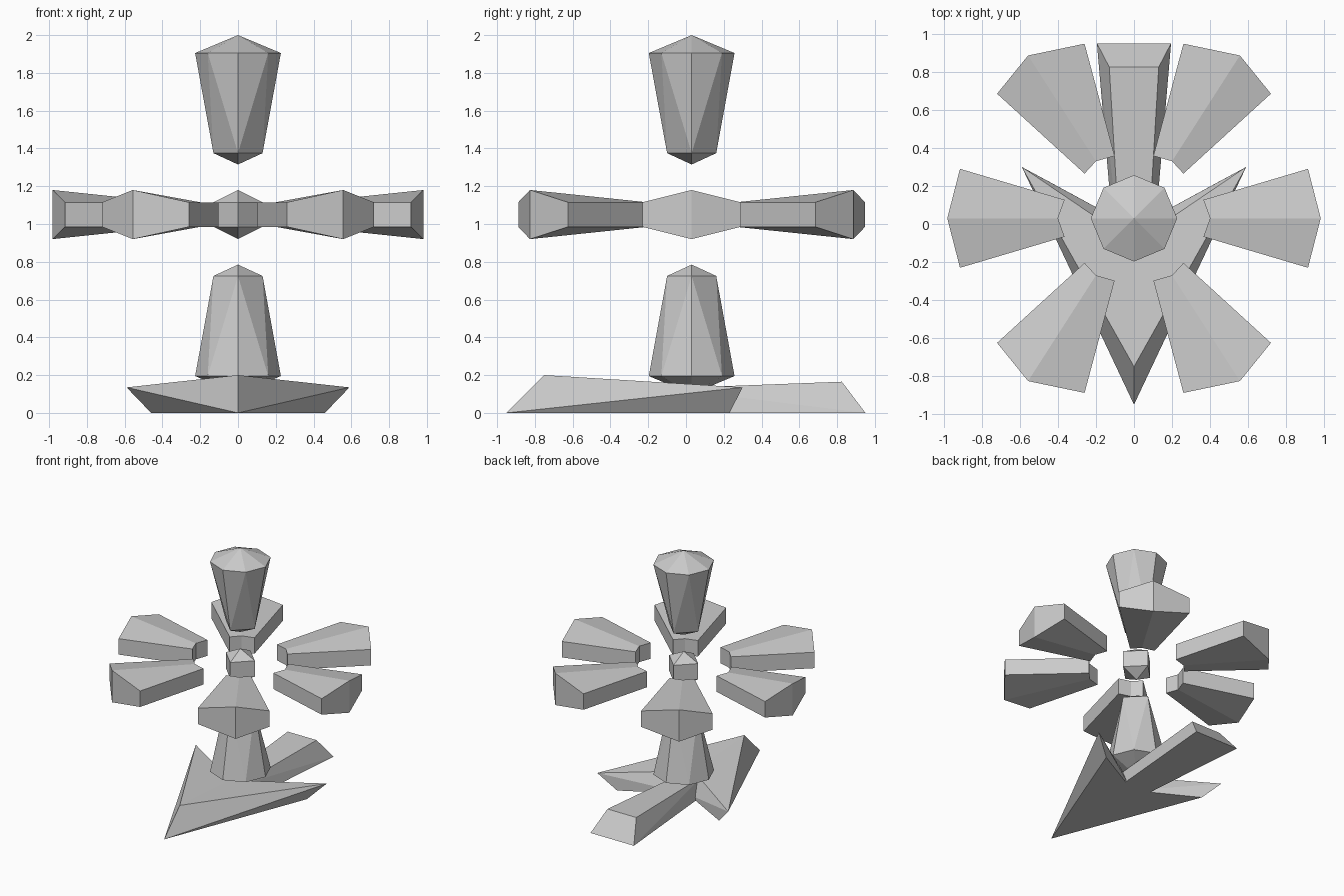
import bpy, bmesh, math

if "Cube" in bpy.data.objects:
    bpy.data.objects.remove(bpy.data.objects["Cube"])

CY, CZ = 0.03, 1.05      # centre of the floating star


def finish(name, bm):
    bmesh.ops.recalc_face_normals(bm, faces=bm.faces)
    mesh = bpy.data.meshes.new(name)
    bm.to_mesh(mesh)
    bm.free()
    obj = bpy.data.objects.new(name, mesh)
    bpy.context.collection.objects.link(obj)
    return obj


def hull(name, points):
    bm = bmesh.new()
    for p in points:
        bm.verts.new(p)
    bmesh.ops.convex_hull(bm, input=bm.verts)
    return finish(name, bm)


def solid(name, points, faces):
    bm = bmesh.new()
    v = [bm.verts.new(p) for p in points]
    for f in faces:
        bm.faces.new([v[i] for i in f])
    return finish(name, bm)


def ring(n, r, z):
    return [(r * math.cos(math.tau * i / n), CY + r * math.sin(math.tau * i / n), z)
            for i in range(n)]


# Upper and lower petals: octagonal outer end tapering to a square inner end
for name, s in (("upper_petal", 1), ("lower_petal", -1)):
    hull(name, [(0, CY, CZ + s * 0.95)] + ring(8, 0.227, CZ + s * 0.855)
         + ring(4, 0.13, CZ + s * 0.325) + [(0, CY, CZ + s * 0.265)])

# Small central hub
hull("hub", ring(4, 0.13, CZ + 0.065) + ring(4, 0.13, CZ - 0.065)
     + [(0, CY, CZ + 0.13), (0, CY, CZ - 0.13)])


# Horizontal petals: ridged fans with a notched inner end
def fan(name, outline, sx, sy):
    pts = []
    for side in (1, -1):
        for i, (x, y) in enumerate(outline):
            t = 0.13 if i == 1 else 0.065
            pts.append((sx * x, CY + sy * y, CZ + side * t))
    faces = [(0, 1, 4, 5), (1, 2, 3, 4), (6, 7, 10, 11), (7, 8, 9, 10)]
    faces += [(i, (i + 1) % 6, (i + 1) % 6 + 6, i + 6) for i in range(6)]
    solid(name, pts, faces)


side_fan = [(.915, .26), (.982, 0), (.915, -.26), (.365, -.097), (.4, 0), (.365, .097)]
diag_fan = [(.26, .918), (.557, .856), (.72, .655), (.26, .235), (.2, .3), (.102, .328)]
for sx, side in ((1, "right"), (-1, "left")):
    fan("petal_" + side, side_fan, sx, 1)
    for sy, end in ((1, "back"), (-1, "front")):
        fan(f"petal_{end}_{side}", diag_fan, sx, sy)

# Arrow-head base pointing forwards
arrow = [(0, -.95, 0), (0, -.75, .2), (0, -.1, .157), (0, -.02, 0),
         (.59, .3, .135), (.46, .23, 0), (-.59, .3, .135), (-.46, .23, 0)]
faces = []
for top, bottom in ((4, 5), (6, 7)):
    faces += [(0, 1, top), (0, top, bottom), (1, 2, top),
              (2, 3, top), (3, bottom, top), (0, 3, bottom)]
solid("arrow_base", arrow, faces)

# Tail of the base, widening to the back
tail = []
for s in (1, -1):
    tail += [(s * .195, .95, 0), (s * .13, .825, .165),
             (s * .105, -.1, 0), (s * .075, -.1, .13)]
hull("tail_base", tail)
